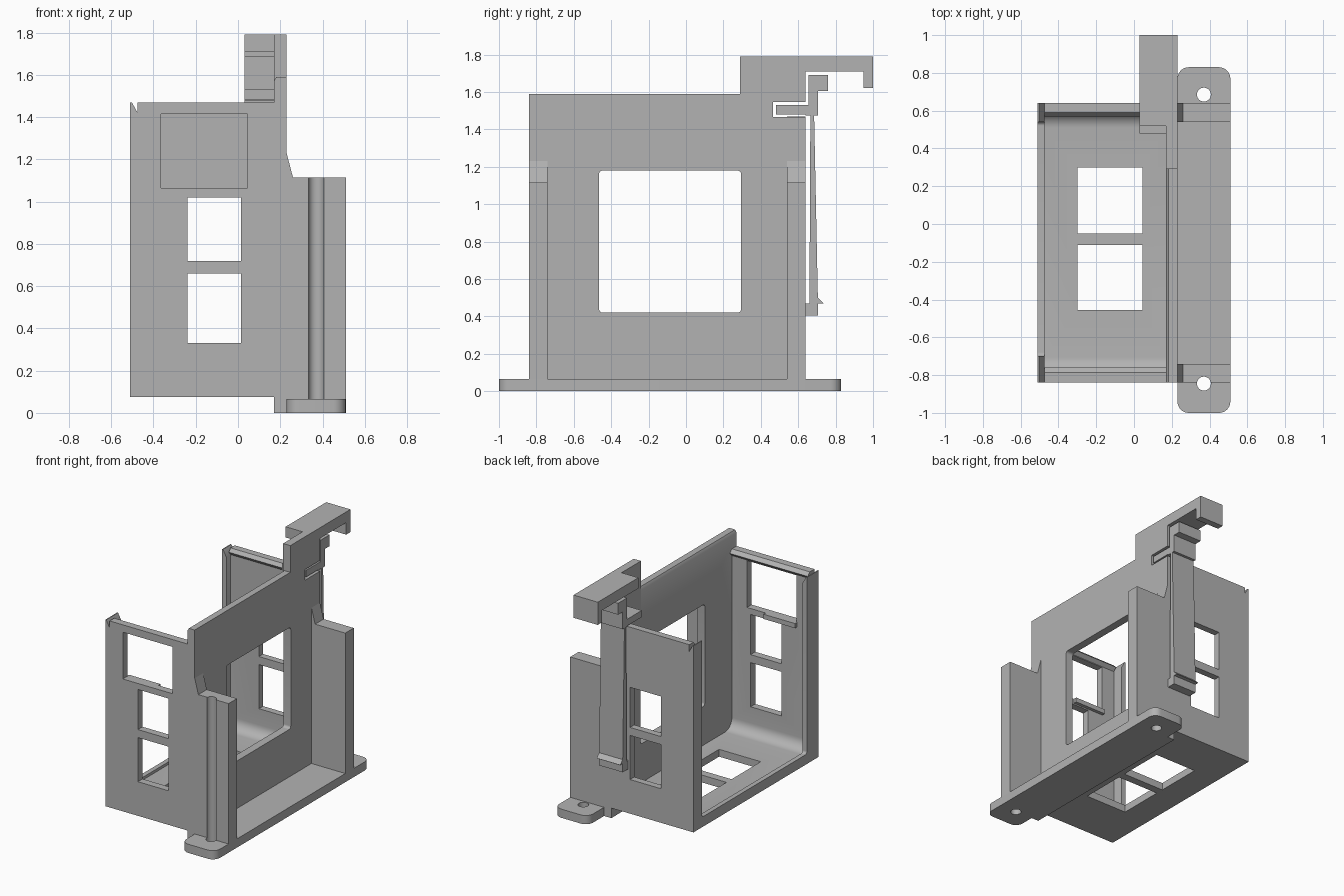
import bpy, bmesh, math

if "Cube" in bpy.data.objects:
    bpy.data.objects.remove(bpy.data.objects["Cube"])

grey = bpy.data.materials.new("plain grey")
grey.diffuse_color = (0.45, 0.45, 0.45, 1)
grey.use_nodes = True
grey.node_tree.nodes["Principled BSDF"].inputs["Base Color"].default_value = grey.diffuse_color


def prism(name, pts, axis, a, b):
    """Extrude a 2D outline along an axis from a to b."""
    place = {"x": lambda p, t: (t, p[0], p[1]),
             "y": lambda p, t: (p[0], t, p[1]),
             "z": lambda p, t: (p[0], p[1], t)}[axis]
    bm = bmesh.new()
    lo = [bm.verts.new(place(p, a)) for p in pts]
    hi = [bm.verts.new(place(p, b)) for p in pts]
    bm.faces.new(lo)
    bm.faces.new(hi[::-1])
    n = len(pts)
    for i in range(n):
        bm.faces.new((lo[i], lo[(i + 1) % n], hi[(i + 1) % n], hi[i]))
    bmesh.ops.recalc_face_normals(bm, faces=bm.faces)
    me = bpy.data.meshes.new(name)
    bm.to_mesh(me)
    bm.free()
    me.materials.append(grey)
    ob = bpy.data.objects.new(name, me)
    bpy.context.collection.objects.link(ob)
    return ob


def arc(cx, cy, r, a0, a1, n=8):
    return [(cx + r * math.cos(math.radians(a0 + (a1 - a0) * i / n)),
             cy + r * math.sin(math.radians(a0 + (a1 - a0) * i / n))) for i in range(n + 1)]


def rounded(x0, x1, y0, y1, r):
    return (arc(x1 - r, y1 - r, r, 0, 90) + arc(x0 + r, y1 - r, r, 90, 180)
            + arc(x0 + r, y0 + r, r, 180, 270) + arc(x1 - r, y0 + r, r, 270, 360))


def rect(x0, x1, y0, y1):
    return [(x0, y0), (x1, y0), (x1, y1), (x0, y1)]


def cut(ob, *shape):
    """Subtract a prism and bake the result."""
    tool = prism("cutter", *shape)
    tool.hide_render = True
    mod = ob.modifiers.new("cut", "BOOLEAN")
    mod.operation, mod.solver, mod.object = "DIFFERENCE", "EXACT", tool
    bpy.context.view_layer.objects.active = ob
    bpy.ops.object.modifier_apply(modifier=mod.name)
    bpy.data.objects.remove(tool)


def smooth(ob):
    bpy.ops.object.select_all(action="DESELECT")
    ob.select_set(True)
    bpy.context.view_layer.objects.active = ob
    bpy.ops.object.shade_smooth_by_angle(angle=math.radians(30))


def channel(y0, y1, floor, r, top=1.47):
    """U-shaped section with filleted inner corners."""
    return ([(-0.84, 0.075), (0.64, 0.075), (0.64, top), (y1, top)]
            + arc(y1 - r, floor + r, r, 0, -90) + arc(y0 + r, floor + r, r, 270, 180)
            + [(y0, top), (-0.84, top)])


# Tray: front wall, floor and back wall, with a deeper rim on the open side
tray = prism("tray", channel(-0.785, 0.59, 0.13, 0.08), "x", -0.475, 0.17)
rim = prism("tray_rim", channel(-0.70, 0.54, 0.15, 0.02), "x", -0.51, -0.475)
cut(rim, [(-0.508, 1.48), (-0.475, 1.42), (-0.46, 1.42), (-0.46, 1.48)], "y", -1, 1)
for z0, z1 in ((0.33, 0.66), (0.72, 1.02)):
    cut(tray, rect(-0.24, 0.015, z0, z1), "y", -1, 1)
cut(tray, rect(-0.365, 0.045, 1.065, 1.415), "y", -1, 0)
for y0, y1 in ((-0.455, -0.11), (-0.05, 0.30)):
    cut(tray, rect(-0.30, 0.045, y0, y1), "z", 0, 0.3)

# Small retaining lips inside the walls
prism("front_top_lip", [(-0.785, 1.42), (-0.76, 1.445), (-0.785, 1.47)], "x", -0.475, 0.17)
prism("back_top_lip", [(0.59, 1.42), (0.57, 1.445), (0.59, 1.47)], "x", -0.475, 0.17)
prism("window_ledge", rect(-0.785, -0.76, 1.03, 1.065), "x", -0.37, -0.11)

# Side wall with its raised arm, window, clip slot and chamfered edge
wall = prism("side_wall", [(-0.84, 0), (0.64, 0), (0.64, 1.71), (0.95, 1.71), (0.95, 1.62),
                           (1.0, 1.62), (1.0, 1.79), (0.29, 1.79), (0.29, 1.59), (-0.84, 1.59)],
             "x", 0.17, 0.23)
cut(wall, rounded(-0.465, 0.295, 0.42, 1.18, 0.02), "x", 0, 0.4)
cut(wall, rect(0.465, 0.66, 1.465, 1.545), "x", 0, 0.4)
cut(wall, [(0.16, 1.565), (0.17, 1.57), (0.187, 1.6), (0.16, 1.6)], "y", -0.9, 0.29)

# Overhanging hook beside the arm
prism("top_hook", [(0.52, 1.71), (0.95, 1.71), (0.95, 1.62), (1.0, 1.62), (1.0, 1.79), (0.52, 1.79)],
      "x", 0.03, 0.17)

# Spring latch: stepped head and long tapered strip
prism("latch_head", [(0.48, 1.48), (0.64, 1.48), (0.64, 1.475), (0.705, 1.475), (0.705, 1.605),
                     (0.76, 1.605), (0.76, 1.69), (0.655, 1.69), (0.655, 1.53), (0.48, 1.53)],
      "x", 0.03, 0.225)
prism("latch_strip", [(0.64, 0.405), (0.705, 0.405), (0.705, 0.47), (0.735, 0.47), (0.705, 0.50),
                      (0.685, 1.475), (0.665, 1.475), (0.66, 0.47), (0.64, 0.47)],
      "x", 0.03, 0.225)

# Mounting plate with rounded corners
plate = prism("mounting_plate", rounded(0.23, 0.51, -1.0, 0.83, 0.06), "z", 0, 0.065)

# Upright ribs with a sloped gusset against the side wall
profile = [(0.23, 0.065), (0.51, 0.065), (0.51, 1.115), (0.26, 1.115), (0.23, 1.23)]
front_rib = prism("front_rib", profile, "y", -0.84, -0.74)
prism("back_rib", profile, "y", 0.54, 0.64)

# Screw holes, the front one continuing as a groove in the rib
for y in (-0.845, 0.685):
    cut(plate, arc(0.37, y, 0.037, 0, 345, 23), "z", -0.1, 0.2)
cut(front_rib, arc(0.37, -0.845, 0.037, 0, 345, 23), "z", -0.1, 1.3)

for ob in (tray, rim, wall, plate, front_rib):
    smooth(ob)
